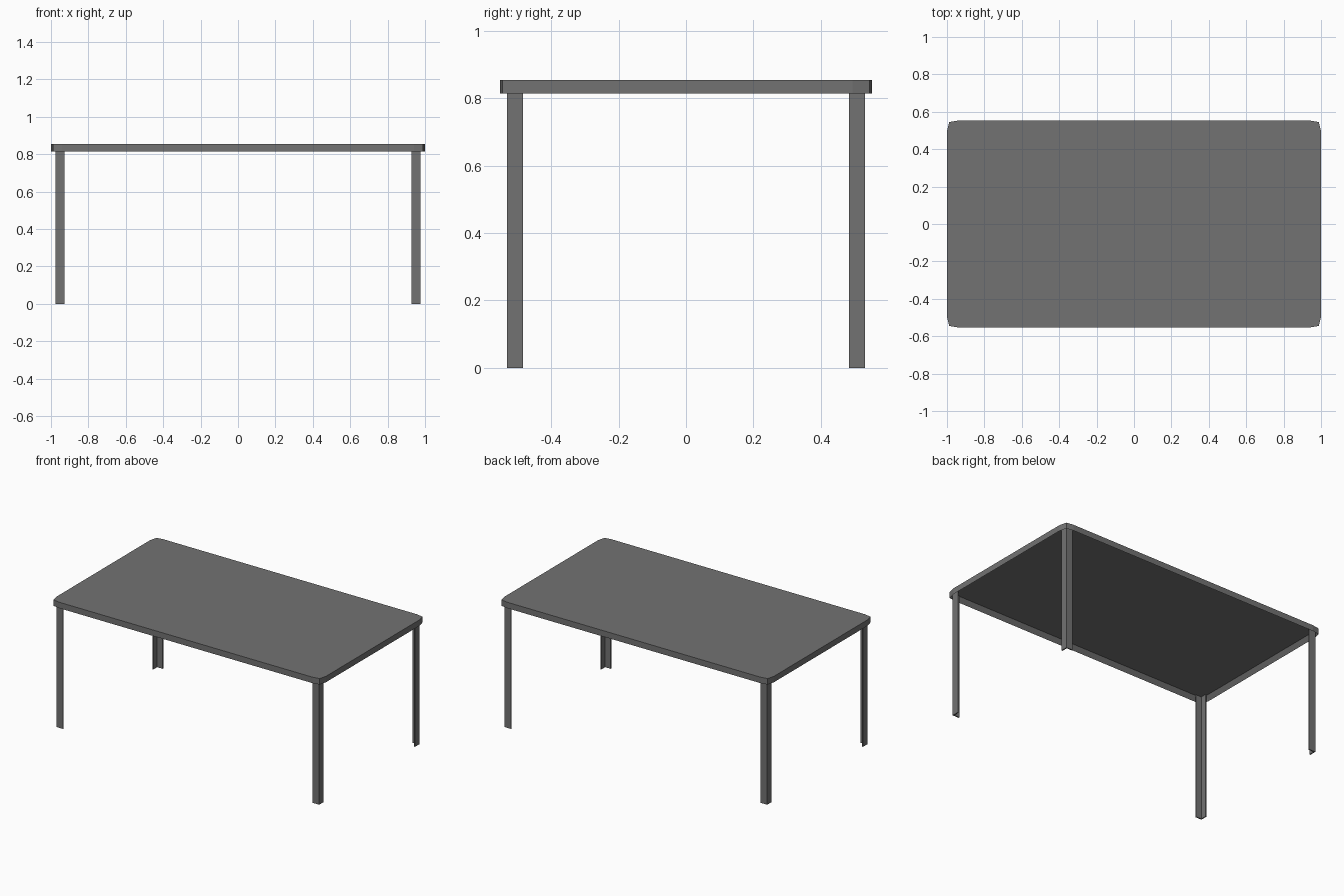
import bpy, bmesh

if "Cube" in bpy.data.objects:
    bpy.data.objects.remove(bpy.data.objects["Cube"])

grey = bpy.data.materials.new("dark grey metal")
grey.diffuse_color = (0.17, 0.17, 0.17, 1)
grey.use_nodes = True
grey.node_tree.nodes["Principled BSDF"].inputs["Base Color"].default_value = grey.diffuse_color


def extrude_outline(name, points, z0, z1):
    """Solid prism from a flat outline; returns the object and its open bmesh parts."""
    bm = bmesh.new()
    base = bm.faces.new([bm.verts.new((x, y, z0)) for x, y in points])
    top = bmesh.ops.extrude_face_region(bm, geom=[base], use_keep_orig=True)["geom"]
    for v in top:
        if isinstance(v, bmesh.types.BMVert):
            v.co.z = z1
    bmesh.ops.recalc_face_normals(bm, faces=bm.faces)
    mesh = bpy.data.meshes.new(name)
    mesh.materials.append(grey)
    obj = bpy.data.objects.new(name, mesh)
    bpy.context.collection.objects.link(obj)
    return obj, bm


# Table top: rounded-corner slab, hollowed underneath to leave a rim
quarter = [(1.0, 0.495), (0.988, 0.545), (0.94, 0.553)]
outline = (quarter
           + [(-x, y) for x, y in reversed(quarter)]
           + [(-x, -y) for x, y in quarter]
           + [(x, -y) for x, y in reversed(quarter)])
top_obj, bm = extrude_outline("table_top", outline, 0.815, 0.855)
under = min(bm.faces, key=lambda f: f.calc_center_median().z)
bmesh.ops.inset_region(bm, faces=[under], thickness=0.02, use_even_offset=True)
bmesh.ops.translate(bm, verts=under.verts[:], vec=(0, 0, 0.03))
bm.to_mesh(top_obj.data)
bm.free()

# Legs: thin L-shaped angle bars with the corner facing outwards
X, Y, W, T = 0.975, 0.532, 0.048, 0.007
angle = [(X, Y), (X - W, Y), (X - W, Y - T), (X - T, Y - T), (X - T, Y - W), (X, Y - W)]
for sx, side in ((-1, "left"), (1, "right")):
    for sy, end in ((-1, "front"), (1, "back")):
        leg, bm = extrude_outline(f"{end}_{side}_leg",
                                  [(sx * x, sy * y) for x, y in angle], 0, 0.846)
        bm.to_mesh(leg.data)
        bm.free()
